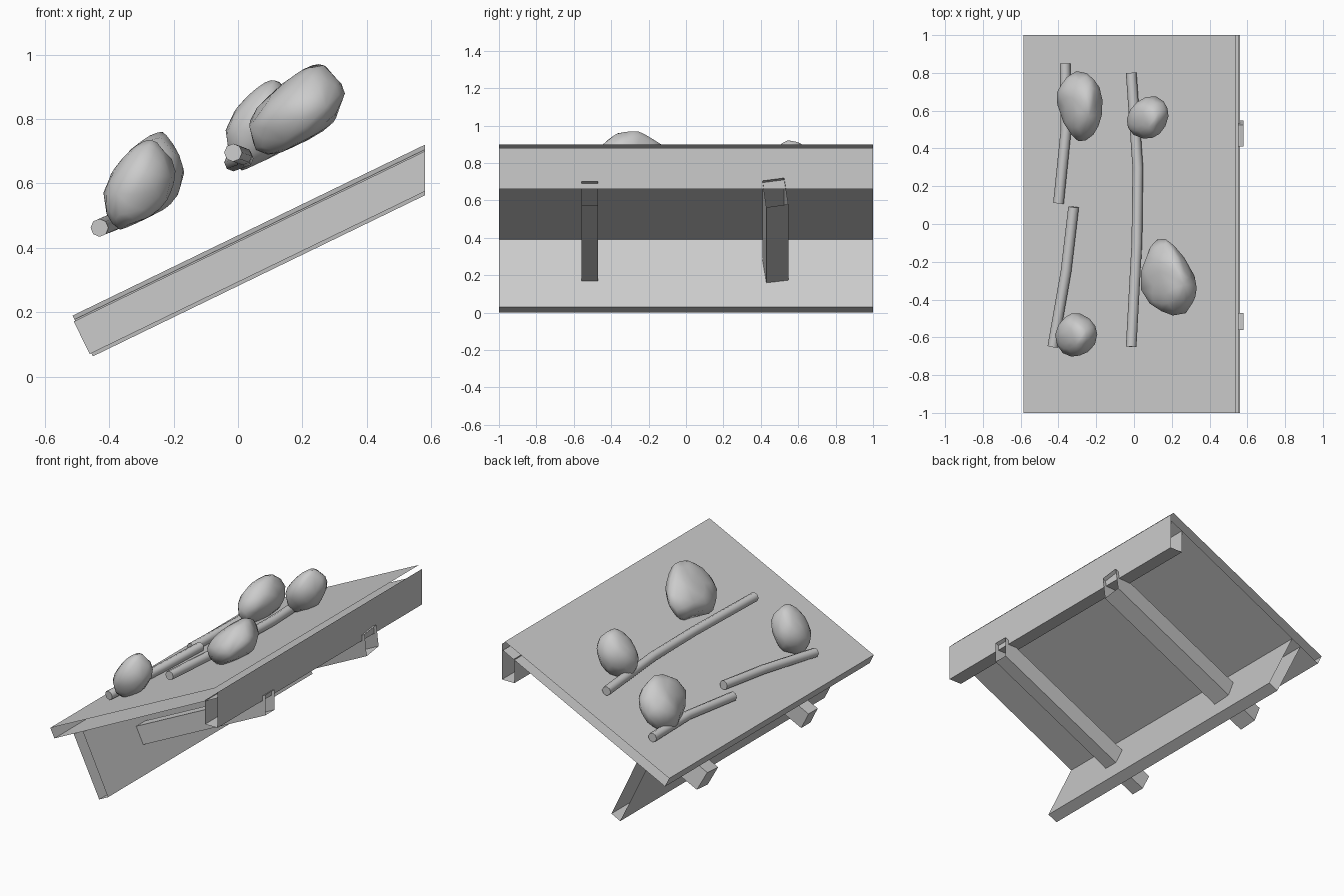
import bpy
import bmesh
from mathutils import Vector

if "Cube" in bpy.data.objects:
    bpy.data.objects.remove(bpy.data.objects["Cube"], do_unlink=True)

# One plain stone-grey colour for everything
grey = bpy.data.materials.new("plain_grey")
grey.use_nodes = True
colour = (0.6, 0.6, 0.6, 1)
grey.diffuse_color = colour
grey.node_tree.nodes["Principled BSDF"].inputs["Base Color"].default_value = colour

SLOPE = 0.485
LOW_X, HIGH_X, LOW_Z = -0.585, 0.54, 0.354


def roof_z(x):
    """Height of the panel's top surface at x."""
    return LOW_Z + (x - LOW_X) * SLOPE


def add_object(name, bm):
    bmesh.ops.recalc_face_normals(bm, faces=bm.faces)
    mesh = bpy.data.meshes.new(name)
    bm.to_mesh(mesh)
    bm.free()
    mesh.materials.append(grey)
    obj = bpy.data.objects.new(name, mesh)
    bpy.context.collection.objects.link(obj)
    return obj


def bridge(bm, start, end, closed=False):
    """Join two matching rows of vertices with quads."""
    count = len(start)
    for i in range(count if closed else count - 1):
        j = (i + 1) % count
        bm.faces.new((start[i], start[j], end[j], end[i]))


def open_board(name, profile):
    """Sweep an x-z profile along y, leaving the ends open."""
    bm = bmesh.new()
    rows = [[bm.verts.new((x, y, z)) for x, z in profile] for y in (-1, 1)]
    bridge(bm, *rows)
    return add_object(name, bm)


def beam(name, section, top):
    """Sloping hollow beam, closed at its low end, plumb cut at its high end."""
    bm = bmesh.new()
    high = [bm.verts.new((0.58, y, z)) for y, z in section]
    low = []
    for y, z in section:
        x = -0.51 + (top - z) * 0.4
        low.append(bm.verts.new((x, y, z + (x - 0.58) * SLOPE)))
    bridge(bm, low, high, closed=True)
    bm.faces.new(low)
    return add_object(name, bm)


def stick(name, points):
    """Eight-sided round stick lying on the panel."""
    curve = bpy.data.curves.new(name, "CURVE")
    curve.dimensions = "3D"
    curve.bevel_depth = 0.028
    curve.bevel_resolution = 2
    curve.use_fill_caps = True
    spline = curve.splines.new("POLY")
    spline.points.add(len(points) - 1)
    for point, (x, y, lift) in zip(spline.points, points):
        point.co = (x, y, roof_z(x) + lift, 1)
    curve.materials.append(grey)
    bpy.context.collection.objects.link(bpy.data.objects.new(name, curve))


def rock(name, outline, middle, crown, peak):
    """Rounded stone: widest outline, a small crown and a base on the panel."""
    bm = bmesh.new()
    centre = sum((Vector(p) for p in outline), Vector((0, 0))) / len(outline)
    for i, point in enumerate(outline):
        offset = Vector(point) - centre
        tilt = offset.x * 0.25
        wobble = 0.02 if i % 2 else -0.02
        wide = centre + offset * 1.07
        bm.verts.new((*wide, middle + tilt + wobble))
        top = centre + Vector((peak, 0)) + offset * 0.45
        bm.verts.new((*top, crown + tilt + wobble / 2))
        foot = centre + offset * 0.62
        bm.verts.new((*foot, roof_z(foot.x) - 0.01))
    hull = bmesh.ops.convex_hull(bm, input=bm.verts)
    inside = [g for g in hull["geom_interior"] if isinstance(g, bmesh.types.BMVert)]
    bmesh.ops.delete(bm, geom=inside, context="VERTS")
    obj = add_object(name, bm)
    for face in obj.data.polygons:
        face.use_smooth = True
    rounding = obj.modifiers.new("rounding", "SUBSURF")
    rounding.levels = rounding.render_levels = 1


# Sloping panel, open at its high edge
DROP = 0.058
BACK = 0.028
open_board("roof_panel", [
    (HIGH_X + BACK / 2, roof_z(HIGH_X) - DROP),
    (LOW_X + BACK, LOW_Z - DROP),
    (LOW_X, LOW_Z),
    (HIGH_X, roof_z(HIGH_X)),
])

# Upright board along the high edge
open_board("upper_board", [(0.56, 0.88), (0.56, 0.66), (0.475, 0.66), (0.475, 0.81)])

# Board hanging square to the panel near the low edge
open_board("lower_board", [(-0.425, 0.36), (-0.25, 0), (-0.19, 0.03), (-0.362, 0.39)])

# Two beams, the second one slightly twisted
beam("front_beam", [(-0.56, 0.7), (-0.47, 0.7), (-0.47, 0.575), (-0.56, 0.575)], 0.7)
beam("back_beam", [(0.41, 0.705), (0.525, 0.72), (0.547, 0.58), (0.43, 0.563)], 0.712)

# Sticks
stick("long_stick", [(-0.015, -0.65, 0.065), (0.015, -0.1, 0.04),
                     (0.02, 0.3, 0.03), (-0.015, 0.8, 0.035)])
stick("back_stick", [(-0.365, 0.85, 0.03), (-0.36, 0.5, 0.03), (-0.4, 0.11, 0.03)])
stick("front_stick", [(-0.43, -0.65, 0.033), (-0.36, -0.25, 0.03), (-0.32, 0.09, 0.03)])

# Rocks weighing the panel down
rock("large_rock", [(0.11, -0.05), (0.2, -0.07), (0.34, -0.27), (0.34, -0.36),
                    (0.28, -0.51), (0.13, -0.49), (0, -0.36), (0.04, -0.16)],
     0.83, 0.945, 0.02)
rock("upper_back_rock", [(-0.06, 0.55), (0, 0.66), (0.12, 0.7), (0.2, 0.62),
                         (0.18, 0.51), (0.1, 0.43), (-0.02, 0.46)],
     0.81, 0.9, 0)
rock("lower_back_rock", [(-0.43, 0.65), (-0.41, 0.74), (-0.31, 0.84), (-0.2, 0.79),
                         (-0.15, 0.67), (-0.17, 0.5), (-0.26, 0.41), (-0.34, 0.43)],
     0.62, 0.735, 0)
rock("lower_front_rock", [(-0.44, -0.59), (-0.38, -0.48), (-0.29, -0.45), (-0.18, -0.53),
                          (-0.19, -0.65), (-0.29, -0.72), (-0.39, -0.7)],
     0.61, 0.715, 0)
